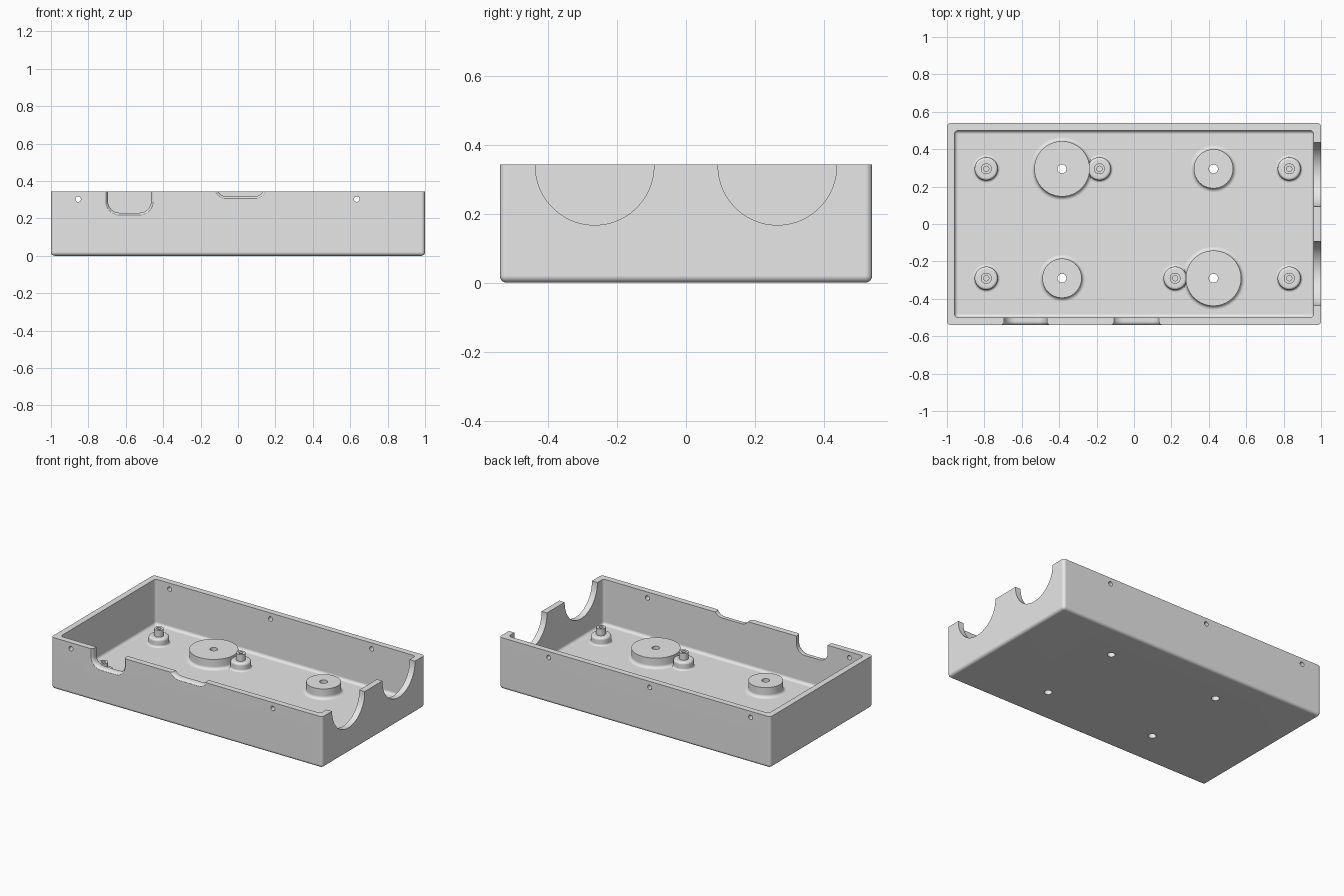
import bpy
import bmesh
from math import sin, cos, pi, radians
from mathutils import Matrix, Vector

if "Cube" in bpy.data.objects:
    bpy.data.objects.remove(bpy.data.objects["Cube"], do_unlink=True)

LENGTH, WIDTH, HEIGHT = 2.0, 1.08, 0.343
WALL = FLOOR = 0.04

grey = bpy.data.materials.new("plain grey")
grey.use_nodes = True
grey.diffuse_color = (0.8, 0.8, 0.8, 1)
grey.node_tree.nodes["Principled BSDF"].inputs["Base Color"].default_value = (0.8, 0.8, 0.8, 1)


def make_object(name, bm):
    bmesh.ops.recalc_face_normals(bm, faces=bm.faces)
    mesh = bpy.data.meshes.new(name)
    bm.to_mesh(mesh)
    bm.free()
    mesh.materials.append(grey)
    obj = bpy.data.objects.new(name, mesh)
    bpy.context.collection.objects.link(obj)
    return obj


def activate(obj):
    bpy.ops.object.select_all(action='DESELECT')
    obj.select_set(True)
    bpy.context.view_layer.objects.active = obj


def smooth(obj):
    activate(obj)
    bpy.ops.object.shade_smooth_by_angle(angle=radians(32))
    mod = obj.modifiers.new("even shading", 'WEIGHTED_NORMAL')
    mod.keep_sharp = True


def rounded_box(name, sx, sy, z0, z1, radius):
    """Box with rounded upright and bottom edges and a sharp top."""
    bm = bmesh.new()
    place = Matrix.Translation((0, 0, (z0 + z1) / 2)) @ Matrix.Diagonal((sx, sy, z1 - z0, 1))
    bmesh.ops.create_cube(bm, size=1, matrix=place)
    edges = [e for e in bm.edges if min(v.co.z for v in e.verts) < z1 - 0.01]
    bmesh.ops.bevel(bm, geom=edges, offset=radius, segments=5, profile=0.5, affect='EDGES')
    return make_object(name, bm)


def rod(name, centre, radius, depth, axis, segments=32):
    """Round cutter along the given axis."""
    bm = bmesh.new()
    turn = Vector((0, 0, 1)).rotation_difference(Vector(axis)).to_matrix().to_4x4()
    bmesh.ops.create_cone(bm, cap_ends=True, segments=segments, radius1=radius,
                          radius2=radius, depth=depth, matrix=Matrix.Translation(centre) @ turn)
    return make_object(name, bm)


def notch(name, x0, x1, bottom, radius):
    """Rounded slot through the front wall with a flared outer mouth."""
    bm = bmesh.new()
    rings = []
    front = -WIDTH / 2
    for y, flare in ((-0.02, 0.012), (0, 0.012), (0.004, 0.006), (0.012, 0.001),
                     (0.02, 0), (0.07, 0)):
        r = radius + flare
        points = [(x0 - flare, HEIGHT + 0.2)]
        for cx, start in ((x0 + radius, pi), (x1 - radius, 1.5 * pi)):
            for i in range(9):
                a = start + i * pi / 16
                points.append((cx + r * cos(a), bottom + radius + r * sin(a)))
        points.append((x1 + flare, HEIGHT + 0.2))
        rings.append([bm.verts.new((x, front + y, z)) for x, z in points])
    count = len(rings[0])
    for a, b in zip(rings, rings[1:]):
        for i in range(count):
            j = (i + 1) % count
            bm.faces.new((a[i], a[j], b[j], b[i]))
    bm.faces.new(rings[0])
    bm.faces.new(rings[-1])
    return make_object(name, bm)


def lathe(name, profile, x, y, steps=64):
    bm = bmesh.new()
    verts = [bm.verts.new((r, 0, z)) for r, z in profile]
    edges = [bm.edges.new(pair) for pair in zip(verts, verts[1:])]
    bmesh.ops.spin(bm, geom=verts + edges, cent=(0, 0, 0), axis=(0, 0, 1),
                   angle=2 * pi, steps=steps, use_merge=True)
    bmesh.ops.remove_doubles(bm, verts=bm.verts, dist=0.0001)
    obj = make_object(name, bm)
    obj.location = (x, y, 0)
    smooth(obj)
    return obj


def foot(radius, fillet):
    """Concave fillet running from the floor up to a round side."""
    return [(radius + fillet * (1 - sin(a)), FLOOR + fillet * (1 - cos(a)))
            for a in (i * pi / 12 for i in range(7))]


# Layout of the raised parts on the floor
ROWS = (0.295, -0.29)
HOLE = 0.024
discs = [("large_disc_back", -0.385, ROWS[0], 0.148), ("small_disc_back", 0.425, ROWS[0], 0.105),
         ("small_disc_front", -0.385, ROWS[1], 0.105), ("large_disc_front", 0.425, ROWS[1], 0.148)]
posts = [(-0.79, ROWS[0]), (-0.185, ROWS[0]), (0.83, ROWS[0]),
         (-0.79, ROWS[1]), (0.22, ROWS[1]), (0.83, ROWS[1])]

# Tray shell and everything cut from it
tray = rounded_box("tray", LENGTH, WIDTH, 0, HEIGHT, 0.02)
cutters = [rounded_box("cavity", LENGTH - 2 * WALL, WIDTH - 2 * WALL, FLOOR, HEIGHT + 0.2, 0.02)]
for y in (-0.265, 0.265):
    cutters.append(rod("round_opening", (1, y, HEIGHT - 0.004), 0.172, 0.18, (1, 0, 0), 96))
cutters.append(notch("deep_notch", -0.695, -0.465, 0.23, 0.06))
cutters.append(notch("shallow_notch", -0.118, 0.145, 0.317, 0.06))
for side, places in ((-1, (-0.855, 0.635)), (1, (-0.855, -0.11, 0.635))):
    for x in places:
        cutters.append(rod("screw_hole", (x, side * (WIDTH - WALL) / 2, 0.303),
                           0.015, 0.1, (0, 1, 0)))
for _, x, y, _ in discs:
    cutters.append(rod("floor_hole", (x, y, FLOOR / 2), HOLE, 0.1, (0, 0, 1), 64))

for cutter in cutters:
    cutter.hide_render = True
    mod = tray.modifiers.new("cut", 'BOOLEAN')
    mod.operation, mod.solver, mod.object = 'DIFFERENCE', 'EXACT', cutter
    activate(tray)
    bpy.ops.object.modifier_apply(modifier=mod.name)
    bpy.data.objects.remove(cutter, do_unlink=True)
smooth(tray)

# Drilled discs
for name, x, y, radius in discs:
    top = 0.107
    lathe(name, foot(radius, 0.02) + [(radius, top), (HOLE, top), (HOLE, FLOOR)], x, y)

# Hollow locating posts on rounded bases
for n, (x, y) in enumerate(posts):
    shoulder = [(0.048 + 0.014 * cos(a), 0.078 + 0.014 * sin(a))
                for a in (i * pi / 10 for i in range(6))]
    pin = [(0.029, 0.092), (0.029, 0.137), (0.014, 0.137), (0.014, 0.07), (0, 0.07)]
    lathe(f"post_{n + 1}", foot(0.062, 0.012) + shoulder + pin, x, y, 48)
